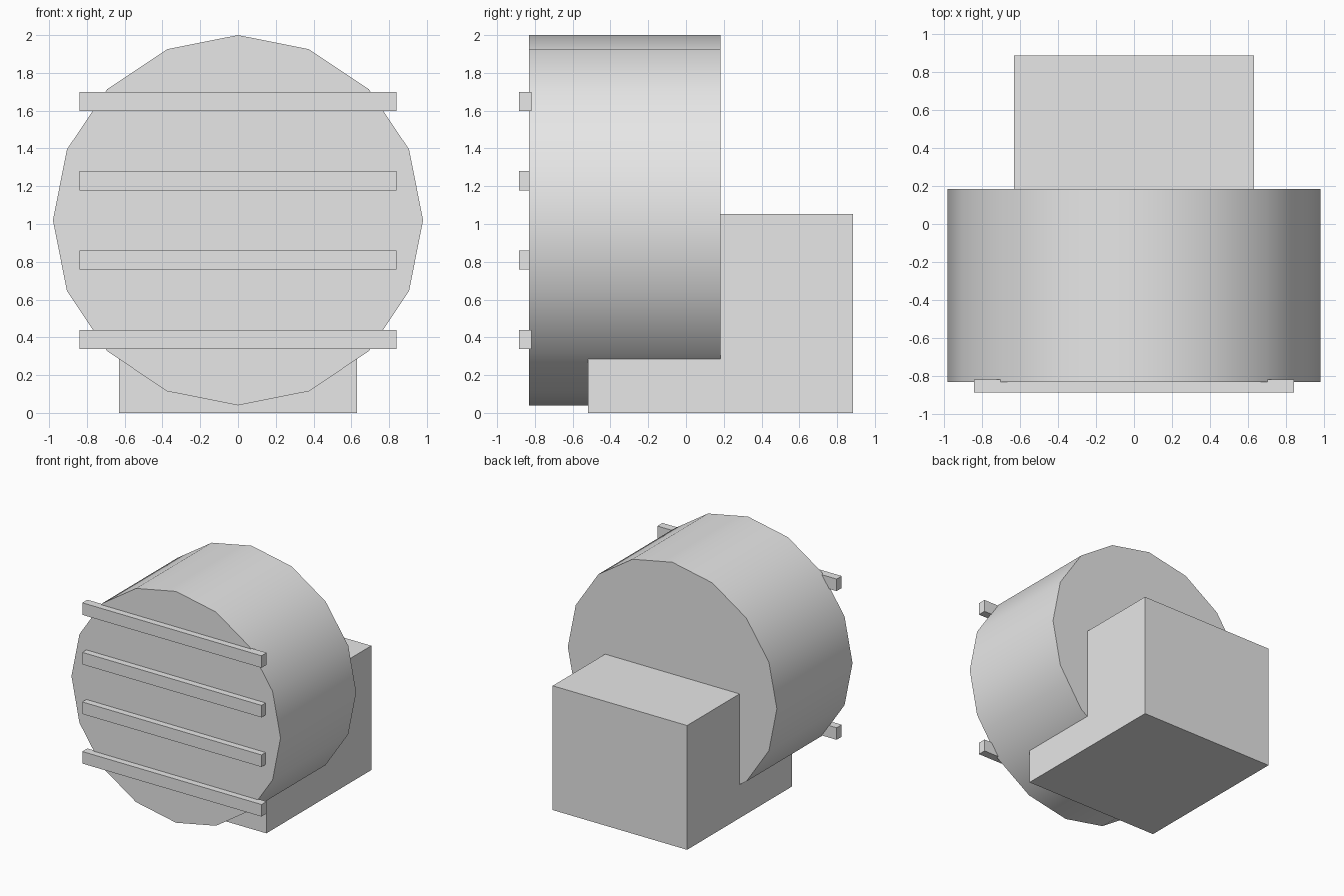
import bpy
from math import pi, radians

default = bpy.data.objects.get("Cube")
if default:
    bpy.data.objects.remove(default, do_unlink=True)

grey = bpy.data.materials.new("plain_grey")
grey.use_nodes = True
grey.diffuse_color = (0.8, 0.8, 0.8, 1)
grey.node_tree.nodes["Principled BSDF"].inputs["Base Color"].default_value = (0.8, 0.8, 0.8, 1)


def finish(obj, name):
    obj.name = name
    obj.data.materials.append(grey)
    return obj


def box(name, low, high):
    centre = [(a + b) / 2 for a, b in zip(low, high)]
    bpy.ops.mesh.primitive_cube_add(size=1, location=centre)
    obj = bpy.context.object
    obj.scale = [b - a for a, b in zip(low, high)]
    bpy.ops.object.transform_apply(location=False, rotation=False, scale=True)
    return finish(obj, name)


# Sixteen-sided drum lying along y, with a point at the top
front, back = -0.83, 0.183
bpy.ops.mesh.primitive_cylinder_add(
    vertices=16, radius=0.98, depth=back - front,
    location=(0, (front + back) / 2, 1.02), rotation=(pi / 2, 0, 0))
drum = finish(bpy.context.object, "drum")
bpy.ops.object.transform_apply(location=False, rotation=True, scale=False)
bpy.ops.object.shade_smooth_by_angle(angle=radians(30))

# Block base that carries the drum
box("base_block", (-0.63, -0.52, 0), (0.63, 0.885, 1.053))

# Four slats across the front face
for i in range(4):
    z = 0.389 + i * 0.42
    box(f"front_slat_{i + 1}", (-0.84, -0.885, z - 0.051), (0.84, -0.817, z + 0.051))
